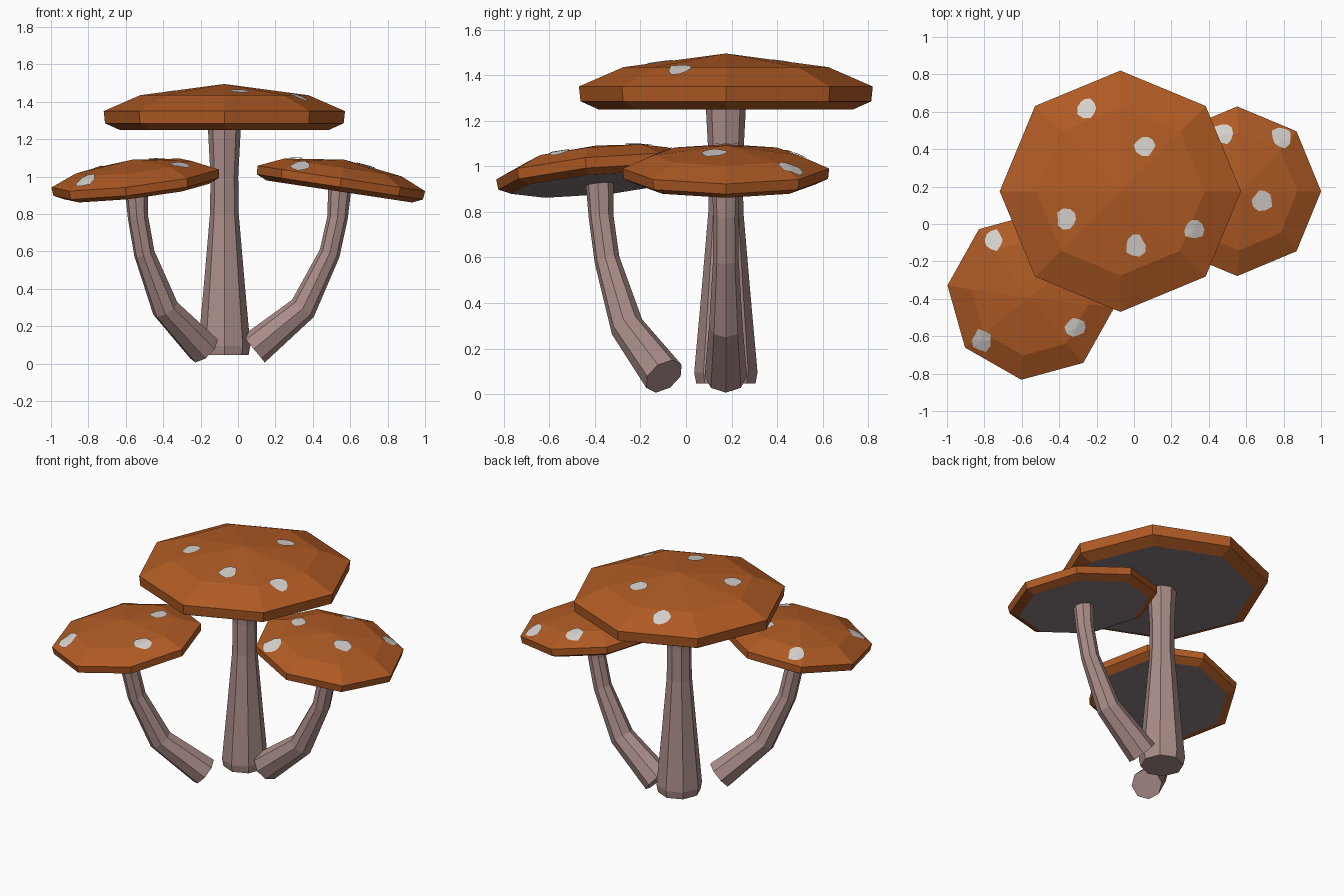
import bpy, bmesh, math, random
from mathutils import Vector, Matrix
from mathutils.bvhtree import BVHTree

if "Cube" in bpy.data.objects:
    bpy.data.objects.remove(bpy.data.objects["Cube"])

random.seed(4)
SIDES = 8


def material(name, rgb):
    m = bpy.data.materials.new(name)
    m.diffuse_color = (*rgb, 1)
    m.use_nodes = True
    m.node_tree.nodes["Principled BSDF"].inputs["Base Color"].default_value = m.diffuse_color
    return m


ORANGE = material("orange cap", (0.44, 0.105, 0.018))
GILLS = material("grey gills", (0.25, 0.21, 0.22))
STALK = material("pale pinkish stalk", (0.40, 0.265, 0.25))
SPOT = material("off-white spots", (0.66, 0.63, 0.60))


def finish(bm, name, *mats):
    me = bpy.data.meshes.new(name)
    bm.to_mesh(me)
    for m in mats:
        me.materials.append(m)
    ob = bpy.data.objects.new(name, me)
    bpy.context.collection.objects.link(ob)
    return ob


def skin(bm, rings):
    """Bridge consecutive rings of vertices."""
    for a, b in zip(rings, rings[1:]):
        for i in range(SIDES):
            j = (i + 1) % SIDES
            bm.faces.new((a[i], a[j], b[j], b[i]))


# Cap profile, bottom to top: (radius, height above the rim)
CAP = [(0.56, -0.10), (0.638, -0.065), (0.645, 0.0), (0.45, 0.085)]
APEX = 0.145


def cap(name, matrix, spots):
    bm = bmesh.new()
    rings = [[bm.verts.new((r * math.cos(math.tau * i / SIDES),
                            r * math.sin(math.tau * i / SIDES), z))
              for i in range(SIDES)] for r, z in CAP]
    skin(bm, rings)
    top = bm.verts.new((0, 0, APEX))
    for i in range(SIDES):
        bm.faces.new((rings[-1][i], rings[-1][(i + 1) % SIDES], top))
    under = bm.faces.new(rings[0][::-1])
    under.material_index = 1
    bmesh.ops.transform(bm, matrix=matrix, verts=bm.verts)
    bmesh.ops.recalc_face_normals(bm, faces=bm.faces)
    tree = BVHTree.FromBMesh(bm)
    finish(bm, name, ORANGE, GILLS)
    bm.free()

    # Irregular thin spots dropped onto the cap from above
    sb = bmesh.new()

    def drop(x, y):
        hit, normal, _, _ = tree.ray_cast(Vector((x, y, 3)), Vector((0, 0, -1)))
        return sb.verts.new(hit + normal * 0.006) if hit else None

    for x, y in spots:
        mid = drop(x, y)
        edge = []
        for k in range(10):
            a = math.tau * k / 10
            r = random.uniform(0.044, 0.064)
            edge.append(drop(x + r * math.cos(a), y + r * math.sin(a)))
        for p, q in zip(edge, edge[1:] + edge[:1]):
            if p and q and mid:
                sb.faces.new((mid, p, q))
    finish(sb, name + "_spots", SPOT)
    sb.free()


def stem(name, path, matrix):
    """Tube along (x, z, radius) points lying in the local xz plane."""
    bm = bmesh.new()
    pts = [Vector((x, 0, z)) for x, z, r in path]
    rings = []
    for k, p in enumerate(pts):
        t = (pts[min(k + 1, len(pts) - 1)] - pts[max(k - 1, 0)]).normalized()
        side = Vector((t.z, 0, -t.x))
        rings.append([bm.verts.new(p + path[k][2] * (
            side * math.cos(math.tau * i / SIDES)
            + Vector((0, 1, 0)) * math.sin(math.tau * i / SIDES)))
            for i in range(SIDES)])
    skin(bm, rings)
    bm.faces.new(rings[0][::-1])
    bm.faces.new(rings[-1])
    bmesh.ops.transform(bm, matrix=matrix, verts=bm.verts)
    bmesh.ops.recalc_face_normals(bm, faces=bm.faces)
    finish(bm, name, STALK)
    bm.free()


# Tall central mushroom
place = Matrix.Translation((-0.073, 0.175, 0))
cap("main_cap", place @ Matrix.Translation((0, 0, 1.35)),
    [(-0.25, 0.62), (0.06, 0.42), (-0.36, 0.025), (0.01, -0.115), (0.32, -0.03)])
stem("main_stem", [(0, 0.047, 0.13), (0, 0.095, 0.139), (0, 0.45, 0.107),
                   (0, 0.80, 0.077), (0, 1.0, 0.074), (0, 1.26, 0.088)], place)

# Two small leaning mushrooms: bent stem and tilted cap, turned about the cap centre
BENT = [(-0.468, 0.078, 0.093), (-0.205, 0.295, 0.074), (-0.062, 0.59, 0.056),
        (-0.02, 0.78, 0.055), (-0.008, 0.94, 0.062)]
for name, x, y, turn, spots in (
        ("right", 0.552, 0.175, 0,
         [(0.48, 0.48), (0.785, 0.46), (0.685, 0.13), (0.34, -0.12), (0.32, 0.175)]),
        ("left", -0.55, -0.385, 218,
         [(-0.75, -0.09), (-0.81, -0.62), (-0.31, -0.55), (-0.43, -0.21)])):
    place = Matrix.Translation((x, y, 0)) @ Matrix.Rotation(math.radians(turn), 4, 'Z')
    tilt = (Matrix.Translation((0, 0, 0.99)) @ Matrix.Rotation(math.radians(8.6), 4, 'Y')
            @ Matrix.Scale(0.703, 4))
    cap(name + "_cap", place @ tilt, spots)
    stem(name + "_stem", BENT, place)
